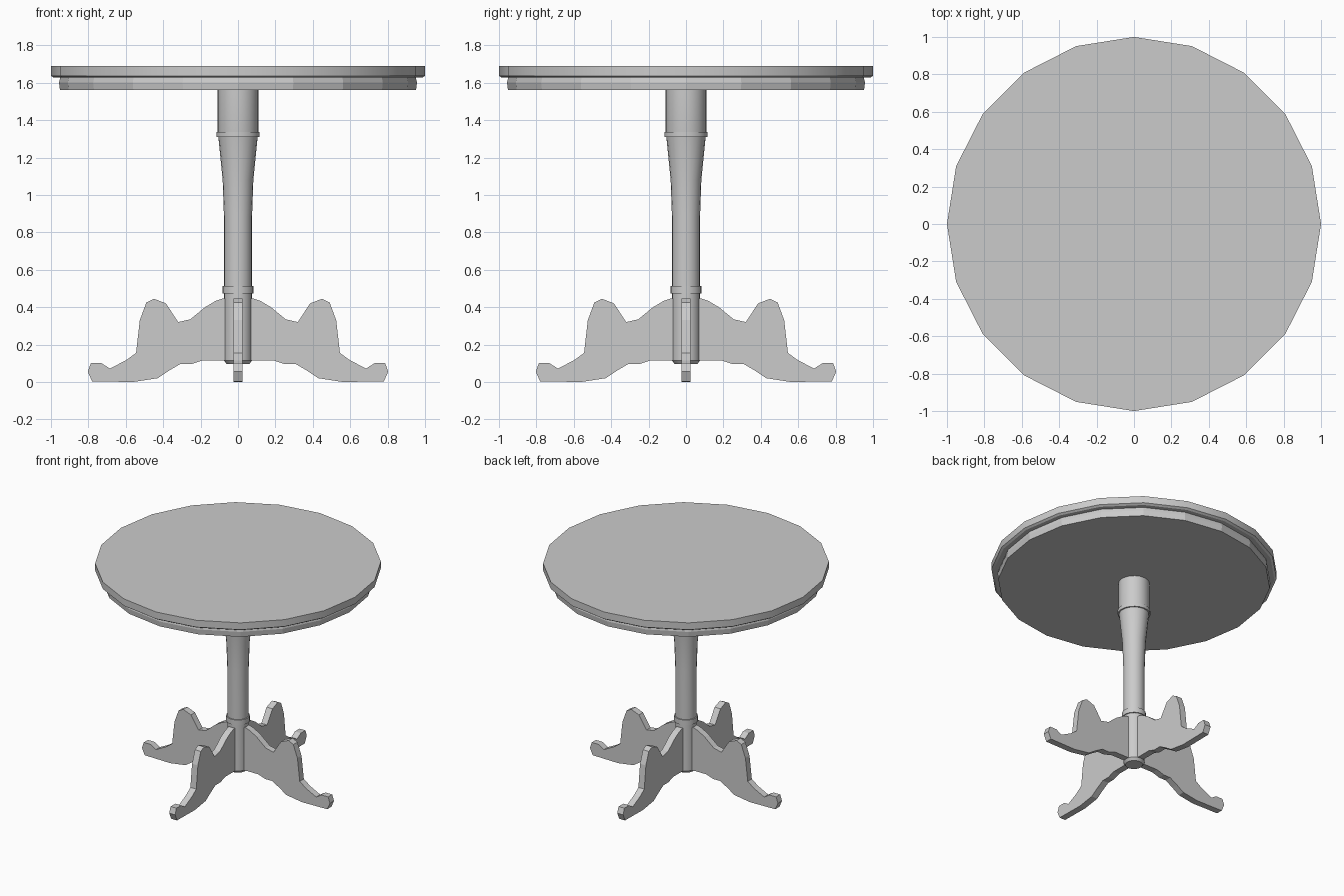
import bpy
import bmesh
from math import pi, radians
from mathutils import Matrix

cube = bpy.data.objects.get("Cube")
if cube:
    bpy.data.objects.remove(cube, do_unlink=True)

grey = bpy.data.materials.new("plain grey")
grey.use_nodes = True
colour = (0.6, 0.6, 0.6, 1)
grey.diffuse_color = colour
grey.node_tree.nodes["Principled BSDF"].inputs["Base Color"].default_value = colour


def finish(name, bm, smooth_angle=None):
    bmesh.ops.recalc_face_normals(bm, faces=bm.faces)
    mesh = bpy.data.meshes.new(name)
    bm.to_mesh(mesh)
    bm.free()
    mesh.materials.append(grey)
    obj = bpy.data.objects.new(name, mesh)
    bpy.context.collection.objects.link(obj)
    if smooth_angle:
        bpy.ops.object.select_all(action='DESELECT')
        obj.select_set(True)
        bpy.context.view_layer.objects.active = obj
        bpy.ops.object.shade_smooth_by_angle(angle=radians(smooth_angle))
    return obj


def turned(name, profile, sides, smooth_angle=None):
    """Stack rings of (radius, height) and cap both ends."""
    bm = bmesh.new()
    rings = []
    for r, z in profile:
        ring = bmesh.ops.create_circle(bm, segments=sides, radius=r,
                                       matrix=Matrix.Translation((0, 0, z))
                                       @ Matrix.Rotation(pi / 2, 4, 'Z'))
        rings.append(ring["verts"])
    for low, high in zip(rings, rings[1:]):
        for i in range(sides):
            j = (i + 1) % sides
            bm.faces.new((low[i], low[j], high[j], high[i]))
    bm.faces.new(rings[0])
    bm.faces.new(rings[-1])
    return finish(name, bm, smooth_angle)


# Round top with a narrower apron below it
turned("table_top", [(0.985, 1.627), (1.0, 1.637), (1.0, 1.69)], 20, 30)
turned("apron", [(0.952, 1.56), (0.957, 1.60), (0.95, 1.63)], 20)

# Turned pedestal and its two collars
turned("column", [(0.06, 0.095), (0.075, 0.115), (0.075, 0.88), (0.082, 1.08),
                  (0.105, 1.31), (0.109, 1.335), (0.109, 1.565)], 20, 30)
turned("lower_collar", [(0.083, 0.472), (0.083, 0.512)], 20, 30)
turned("upper_collar", [(0.115, 1.31), (0.115, 1.337)], 20, 30)

# Scrolled foot outline: radial distance, height
outline = [(0, 0.445), (0.085, 0.445), (0.12, 0.433), (0.176, 0.40), (0.255, 0.335),
           (0.32, 0.32), (0.385, 0.42), (0.45, 0.445), (0.49, 0.425),
           (0.525, 0.33), (0.545, 0.155), (0.60, 0.115), (0.685, 0.072),
           (0.73, 0.10), (0.787, 0.10), (0.803, 0.055), (0.78, 0.003),
           (0.56, 0), (0.43, 0.02), (0.37, 0.06), (0.31, 0.095),
           (0.25, 0.095), (0.19, 0.115), (0, 0.115)]


def foot(name, turn):
    bm = bmesh.new()
    half = 0.025
    face = bm.faces.new([bm.verts.new((x, -half, z)) for x, z in outline])
    extruded = bmesh.ops.extrude_face_region(bm, geom=[face], use_keep_orig=True)
    moved = [v for v in extruded["geom"] if isinstance(v, bmesh.types.BMVert)]
    bmesh.ops.translate(bm, verts=moved, vec=(0, 2 * half, 0))
    bmesh.ops.rotate(bm, verts=bm.verts, matrix=Matrix.Rotation(turn, 3, 'Z'))
    finish(name, bm)


for i, side in enumerate(("left", "back", "right", "front")):
    foot(side + "_foot", i * pi / 2)
